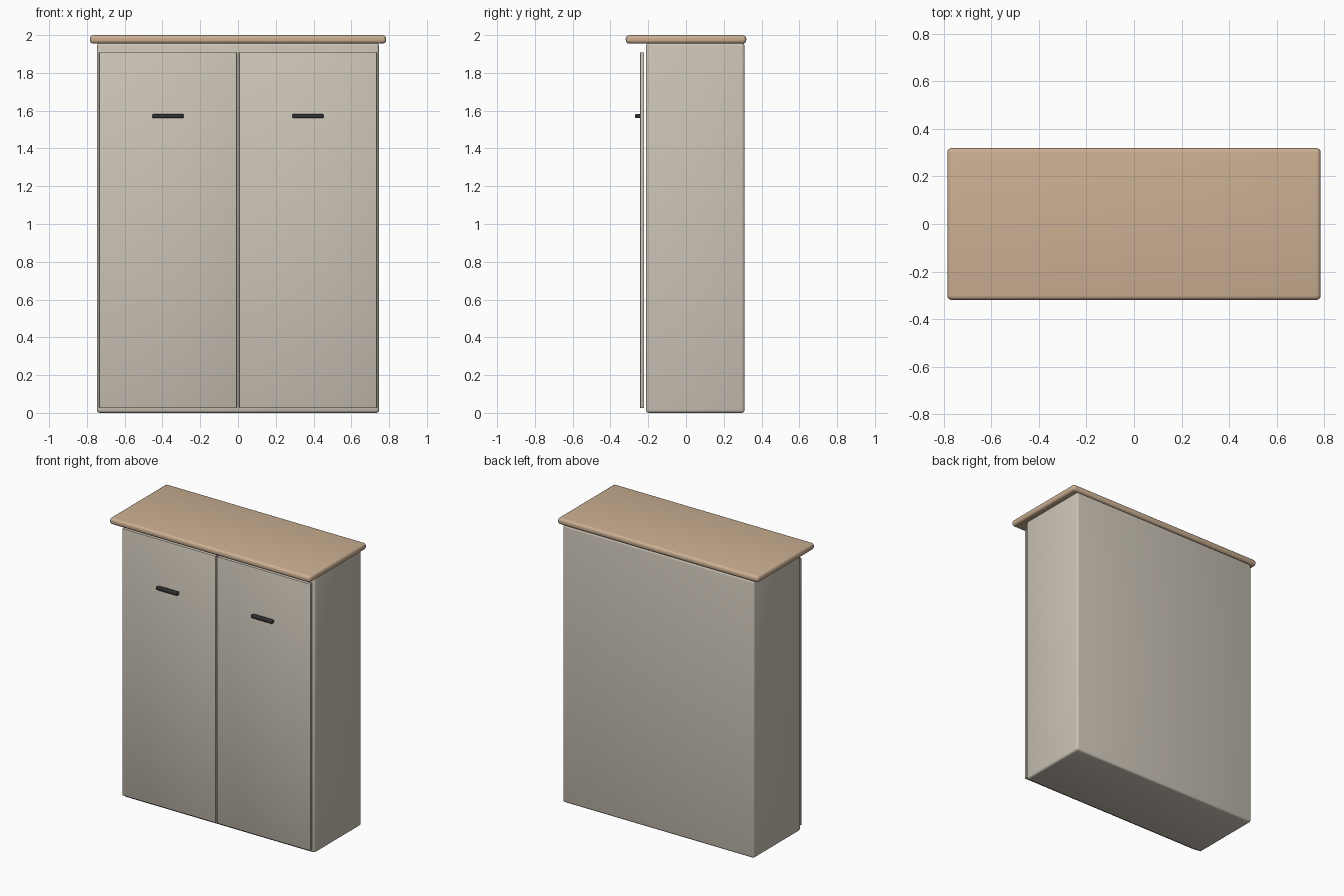
import bpy
import math

if "Cube" in bpy.data.objects:
    bpy.data.objects.remove(bpy.data.objects["Cube"])


def material(name, rgb):
    m = bpy.data.materials.new(name)
    m.diffuse_color = (*rgb, 1)
    m.use_nodes = True
    m.node_tree.nodes["Principled BSDF"].inputs["Base Color"].default_value = m.diffuse_color
    return m


PAINT = material("beige_paint", (0.60, 0.55, 0.47))
WOOD = material("light_wood", (0.60, 0.43, 0.29))
DARK = material("dark_metal", (0.03, 0.03, 0.035))


def box(name, lo, hi, mat, bevel, segments=3):
    """Rounded box spanning the corners lo and hi."""
    bpy.ops.mesh.primitive_cube_add(size=1, location=[(a + b) / 2 for a, b in zip(lo, hi)])
    ob = bpy.context.object
    ob.name = name
    ob.scale = [b - a for a, b in zip(lo, hi)]
    bpy.ops.object.transform_apply(location=False, rotation=False, scale=True)
    mod = ob.modifiers.new("rounded_edges", "BEVEL")
    mod.width = bevel
    mod.segments = segments
    bpy.ops.object.modifier_apply(modifier=mod.name)
    ob.data.materials.append(mat)
    bpy.ops.object.shade_smooth_by_angle(angle=math.radians(35))
    return ob


# Cabinet body and overhanging top board
box("cabinet_body", (-0.747, -0.212, 0), (0.747, 0.31, 1.957), PAINT, 0.015)
box("top_board", (-0.784, -0.319, 1.955), (0.784, 0.319, 2.0), WOOD, 0.018, 4)

# Pair of doors with bar handles, standing slightly proud of the body
for side, s in (("left", -1), ("right", 1)):
    xs = sorted((s * 0.006, s * 0.735))
    box(side + "_door", (xs[0], -0.243, 0.026), (xs[1], -0.222, 1.909), PAINT, 0.003, 2)
    xs = sorted((s * 0.288, s * 0.453))
    box(side + "_handle", (xs[0], -0.269, 1.56), (xs[1], -0.241, 1.583), DARK, 0.006, 3)
